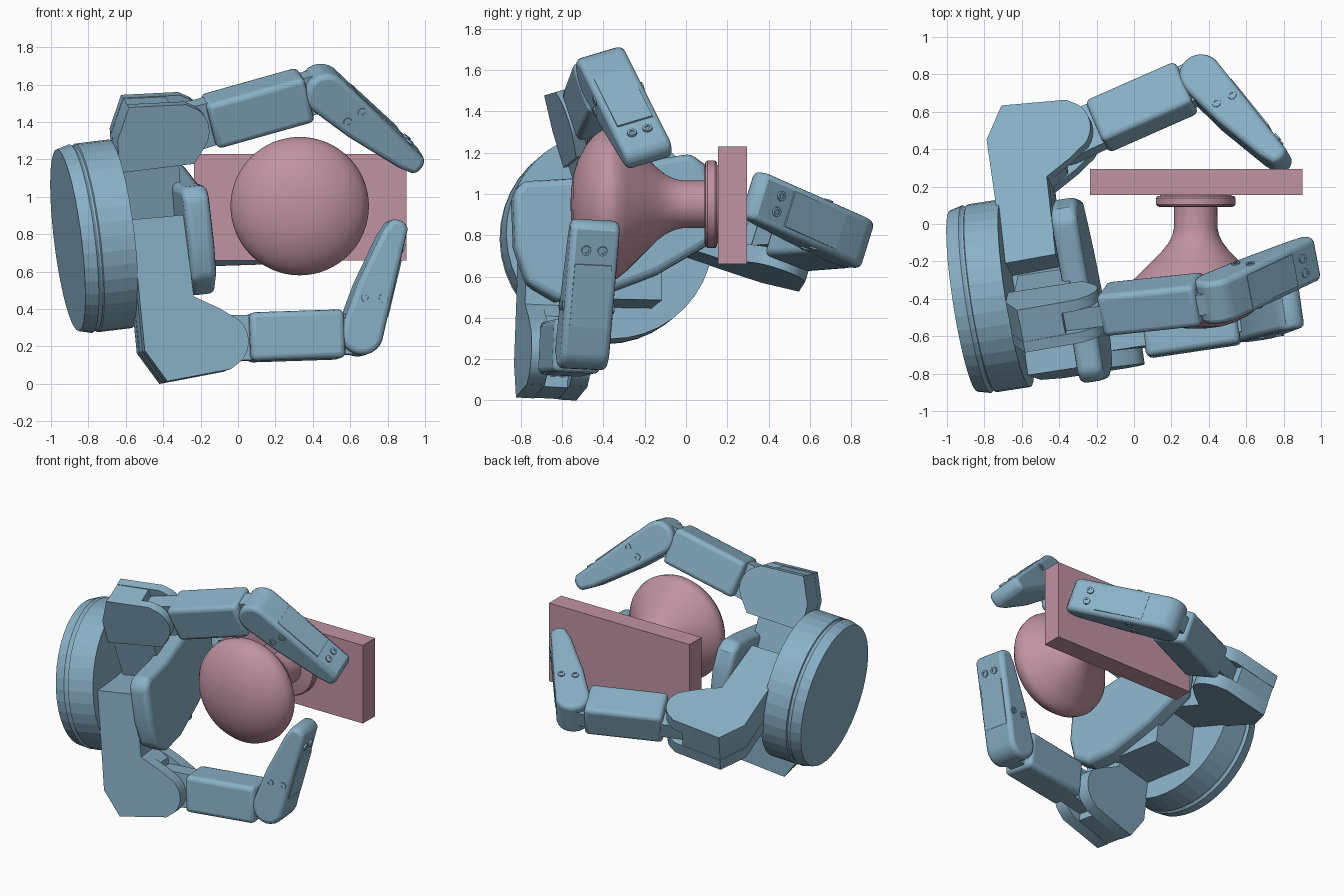
import bpy, bmesh, math
from mathutils import Vector as V, Matrix

if "Cube" in bpy.data.objects:
    bpy.data.objects.remove(bpy.data.objects["Cube"])

AXIS = V((0.98, 0.15, 0.12)).normalized()      # direction the hand points


def material(name, rgb):
    m = bpy.data.materials.new(name)
    m.diffuse_color = (*rgb, 1)
    m.use_nodes = True
    m.node_tree.nodes["Principled BSDF"].inputs["Base Color"].default_value = m.diffuse_color
    return m


STEEL = material("steel_blue", (0.25, 0.44, 0.57))
ROSE = material("rose", (0.53, 0.29, 0.36))


def finish(bm, name, frame, mat, bevel=0, angle=30):
    bmesh.ops.remove_doubles(bm, verts=bm.verts, dist=1e-5)
    bmesh.ops.transform(bm, matrix=frame, verts=bm.verts)
    bmesh.ops.recalc_face_normals(bm, faces=bm.faces)
    me = bpy.data.meshes.new(name)
    bm.to_mesh(me)
    bm.free()
    ob = bpy.data.objects.new(name, me)
    bpy.context.collection.objects.link(ob)
    me.materials.append(mat)
    bpy.ops.object.select_all(action='DESELECT')
    ob.select_set(True)
    bpy.context.view_layer.objects.active = ob
    bpy.ops.object.shade_smooth_by_angle(angle=math.radians(angle))
    if bevel:
        b = ob.modifiers.new("bevel", 'BEVEL')
        b.width, b.segments = bevel, 3
        b.limit_method = 'ANGLE'
        b.angle_limit = math.radians(40)
    return ob


def frame(o, e1, e2, e3):
    m = Matrix((e1, e2, e3)).transposed().to_4x4()
    m.translation = o
    return m


def prism(name, pts, width, fr, mat=STEEL, bevel=0.0, offset=0.0):
    """Extrude a 2D profile along the frame's third axis, centred on offset."""
    bm = bmesh.new()
    f = bm.faces.new([bm.verts.new((u, v, offset - width / 2)) for u, v in pts])
    r = bmesh.ops.extrude_face_region(bm, geom=[f])
    vs = [g for g in r["geom"] if isinstance(g, bmesh.types.BMVert)]
    bmesh.ops.translate(bm, verts=vs, vec=(0, 0, width))
    return finish(bm, name, fr, mat, bevel)


def lathe(name, prof, origin, axis, mat, n, angle=30):
    """Spin (distance along axis, radius) points around an axis."""
    bm = bmesh.new()
    vs = [bm.verts.new((r, 0, s)) for s, r in prof]
    es = [bm.edges.new(p) for p in zip(vs, vs[1:])]
    bmesh.ops.spin(bm, geom=vs + es, cent=(0, 0, 0), axis=(0, 0, 1),
                   angle=2 * math.pi, steps=n)
    q = V(axis).to_track_quat('Z', 'Y').to_matrix().to_4x4()
    return finish(bm, name, Matrix.Translation(origin) @ q, mat, 0, angle)


def arc(cx, cy, r, a0, a1, k=12):
    return [(cx + r * math.cos(math.radians(a0 + (a1 - a0) * i / k)),
             cy + r * math.sin(math.radians(a0 + (a1 - a0) * i / k))) for i in range(k + 1)]


def box(u0, u1, v0, v1):
    return [(u0, v0), (u1, v0), (u1, v1), (u0, v1)]


# Round hand base with a groove near the back
lathe("hand_base", [(0, 0), (0, .49), (.07, .508), (.085, .498), (.095, .498),
                    (.10, .508), (.285, .508), (.285, 0)],
      V((-.91, -.412, .768)), AXIS, STEEL, 40, 5)

# Palm plate and the block that carries it
e1 = (V((0, 1, 0)) - AXIS * AXIS.y).normalized()
palm_frame = frame(V((-.28, -.34, .85)), e1, AXIS.cross(e1), AXIS)
palm = [(-.51, .14), (-.46, .20), (-.20, .22), (.20, .32), (.36, .35), (.43, .30),
        (.48, .16), (.47, -.08), (.20, -.24), (-.10, -.36), (-.30, -.38), (-.44, -.30), (-.50, -.12)]
prism("palm_plate", palm, .14, palm_frame, bevel=.035)
prism("palm_block", box(-.16, .23, -.36, .05), .36, palm_frame, offset=-.20)

# Knuckle profiles: (along hand axis, outward) measured from the first joint
NOSE = arc(0, .02, .155, -40, 50, 8)
KNUCKLE = [(-.39, -.683), (-.11, -.675), (-.11, -.235), (.02, -.155)] + NOSE + \
    [(.04, .175), (-.31, .198), (-.41, .02)]
KNUCKLE_CORE = [(-.389, -.683), (-.111, -.675), (-.111, -.236), (-.02, -.17),
                (-.02, .175), (-.309, .195), (-.408, .02)]
BLOCK = [(-.345, -.16), (.06, -.16)] + NOSE + [(.04, .175), (-.27, .198), (-.345, .02)]
BLOCK_CORE = [(-.344, -.159), (-.04, -.159), (-.04, .175), (-.269, .195), (-.344, .02)]


def finger(name, j1, j2, tip, n, straight_base=False):
    j1, j2, tip, n = V(j1), V(j2), V(tip), V(n)
    n = (n - AXIS * n.dot(AXIS)).normalized()
    sgn = 1 if n.cross(AXIS).dot(j1 - V((-.5, -.37, .8))) > 0 else -1

    def along(p, q):
        d = q - p
        length = d.length
        d = (d - n * d.dot(n)).normalized()
        return frame(p, d, sgn * n.cross(d), n), length

    # Forked knuckle with arm back to the palm
    fr = frame(j1, AXIS, sgn * n.cross(AXIS), n)
    cheek, core, half = (BLOCK, BLOCK_CORE, .12) if straight_base else (KNUCKLE, KNUCKLE_CORE, .148)
    for side in (-1, 1):
        prism(name + "_knuckle_cheek", cheek, half - .06, fr, offset=side * (half + .06) / 2)
    prism(name + "_knuckle_core", core, .122, fr)
    if straight_base:
        prism(name + "_arm", box(-.32, -.02, -.62, -.1), .20, fr)

    # Middle link with a narrow tongue at both joints
    fr, L = along(j1, j2)
    prism(name + "_link", box(.175, L - .095, -.132, .128), .235, fr, bevel=.03)
    prism(name + "_link_tongue", arc(0, 0, .125, 90, 270) + arc(L, 0, .105, -90, 90), .115, fr)

    # Tapered fingertip, forked around the tongue
    fr, L = along(j2, tip)
    tip_prof = arc(0, 0, .115, 90, 270) + [(.25, -.108), (L - .10, -.072), (L - .02, -.05),
                                           (L, -.03), (L, .03), (L - .03, .055)]
    prism(name + "_tip", tip_prof, .24, fr, bevel=.028)
    prism(name + "_tip_pad", [(.13, .08), (L - .2, .05), (L - .2, .079), (.13, .106)], .18, fr)
    o = fr.translation
    d, e2 = fr.col[0].xyz, fr.col[1].xyz
    disc = [(-.006, 0), (-.006, .024), (.006, .024), (.006, .012), (0, .012), (0, 0)]
    for side in (-1, 1):
        lathe(name + "_tip_screw", disc, o + d * (L - .13) + e2 * .070 + n * side * .04,
              e2, STEEL, 12)
        for v in (-.045, .045):
            lathe(name + "_side_screw", disc, o + d * (.2 + v * .3) + e2 * v + n * side * .121,
                  n * side, STEEL, 12)


finger("upper_finger", (-.325, -.475, 1.355), (.455, -.39, 1.575), (.97, -.225, 1.165),
       (-.18, .94, .28), True)
finger("lower_finger", (-.12, -.625, .24), (.65, -.50, .265), (.855, -.46, .87), (-.145, .985, -.05))
finger("rear_finger", (-.36, .45, .765), (.37, .77, .785), (.81, .31, .975), (-.16, .29, .94))

# Door knob, neck, rosette and mounting board
K = V((.33, 0, .95))
lathe("knob", [(-.56, 0), (-.557, .07), (-.547, .14), (-.525, .21), (-.49, .28), (-.45, .33),
               (-.41, .36), (-.37, .37), (-.335, .362), (-.29, .325), (-.2, .235), (-.14, .176),
               (-.10, .145), (-.06, .125), (-.02, .116), (.1, .115), (.14, .115)],
      K, (0, 1, 0), ROSE, 64, 50)
lathe("rosette", [(.09, 0), (.09, .19), (.095, .205), (.105, .212), (.14, .212), (.15, .205),
                  (.15, .19), (.17, .19), (.17, 0)], K, (0, 1, 0), ROSE, 64)
prism("mounting_board", box(-.235, .90, .66, 1.23), .14,
      frame(V((0, .225, 0)), V((1, 0, 0)), V((0, 0, 1)), V((0, -1, 0))), ROSE)
